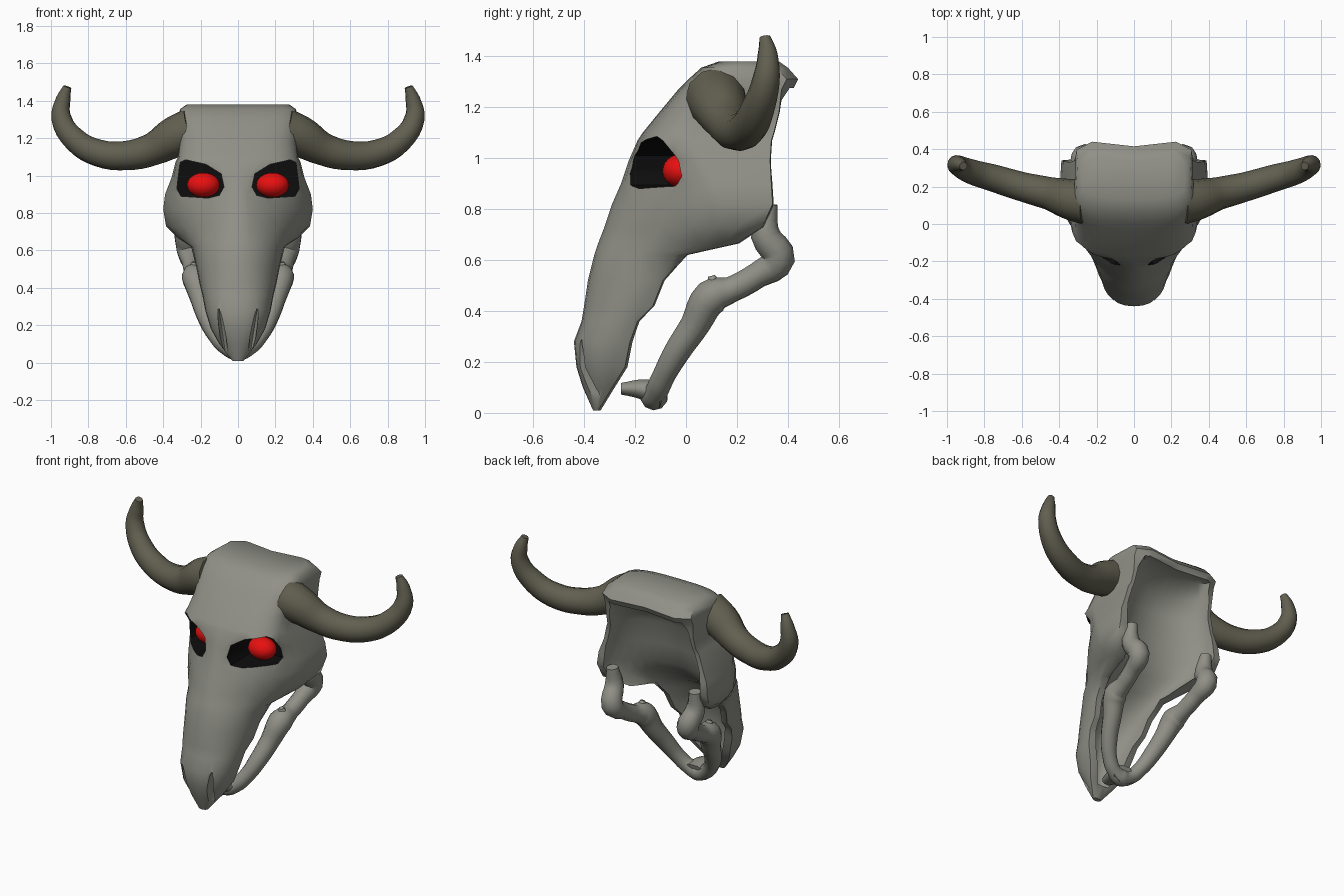
import bpy, bmesh
from math import sin, cos, pi, radians
from mathutils import Matrix

if "Cube" in bpy.data.objects:
    bpy.data.objects.remove(bpy.data.objects["Cube"])


def material(name, rgb):
    m = bpy.data.materials.new(name)
    m.diffuse_color = (*rgb, 1)
    m.use_nodes = True
    m.node_tree.nodes["Principled BSDF"].inputs["Base Color"].default_value = m.diffuse_color
    return m


BONE = material("bone", (0.28, 0.28, 0.245))
HORN = material("horn", (0.12, 0.115, 0.08))
BLACK = material("socket_black", (0.004, 0.004, 0.004))
RED = material("eye_red", (0.8, 0.005, 0.005))


def make_object(name, bm, mats):
    bmesh.ops.recalc_face_normals(bm, faces=bm.faces[:])
    me = bpy.data.meshes.new(name)
    bm.to_mesh(me)
    bm.free()
    ob = bpy.data.objects.new(name, me)
    bpy.context.collection.objects.link(ob)
    for m in mats:
        me.materials.append(m)
    return ob


def activate(ob):
    bpy.ops.object.select_all(action='DESELECT')
    ob.select_set(True)
    bpy.context.view_layer.objects.active = ob


def smooth(ob, angle=40):
    activate(ob)
    bpy.ops.object.shade_smooth_by_angle(angle=radians(angle))


def skin(bm, rings, mat=0):
    """Bridge a list of point rings and cap both ends."""
    vs = [[bm.verts.new(p) for p in r] for r in rings]
    n = len(vs[0])
    faces = [bm.faces.new((a[i], a[(i + 1) % n], b[(i + 1) % n], b[i]))
             for a, b in zip(vs, vs[1:]) for i in range(n)]
    faces += [bm.faces.new(vs[0]), bm.faces.new(vs[-1])]
    for f in faces:
        f.material_index = mat


def section(z, front, depth, w, back, e=1.0, n=7):
    """Horizontal section: rounded front, straight sides, slightly notched back."""
    pts = []
    for k in range(-n, n + 1):
        t = abs(k) / n * pi / 2
        x = w * sin(t) ** e * (1 if k >= 0 else -1)
        pts.append((x, front + depth * (1 - max(cos(t), 0) ** e), z))
    notch, corner = (0.025, 0.045) if z > 1.2 else (0.0, 0.01)
    pts += [(w * 0.97, back - corner, z), (w * 0.7, back, z), (0, back - notch, z),
            (-w * 0.7, back, z), (-w * 0.97, back - corner, z)]
    return pts


def loft(name, table, mats):
    bm = bmesh.new()
    skin(bm, [section(*row) for row in table])
    bmesh.ops.triangulate(bm, faces=bm.faces[:])
    return make_object(name, bm, mats)


def cut(ob, cutter):
    mod = ob.modifiers.new("cut", 'BOOLEAN')
    mod.operation = 'DIFFERENCE'
    mod.solver = 'EXACT'
    mod.object = cutter
    activate(ob)
    bpy.ops.object.modifier_apply(modifier=mod.name)
    bpy.data.objects.remove(cutter, do_unlink=True)


def tube(name, pts, mat, sides=3, scale_x=1.0):
    """Round tube through (x, y, z, radius) points."""
    cu = bpy.data.curves.new(name, 'CURVE')
    cu.dimensions = '3D'
    cu.bevel_depth = 1.0
    cu.bevel_resolution = sides
    cu.resolution_u = 4
    cu.use_fill_caps = True
    sp = cu.splines.new('BEZIER')
    sp.bezier_points.add(len(pts) - 1)
    for bp, (x, y, z, r) in zip(sp.bezier_points, pts):
        bp.co = (x, y, z)
        bp.radius = r
        bp.handle_left_type = bp.handle_right_type = 'AUTO'
    ob = bpy.data.objects.new(name, cu)
    bpy.context.collection.objects.link(ob)
    cu.materials.append(mat)
    activate(ob)
    bpy.ops.object.convert(target='MESH')
    ob = bpy.context.view_layer.objects.active
    ob.scale.x = scale_x
    smooth(ob, 50)
    return ob


# Skull: outer loft (z, front y, front depth, half width, back y, squareness)
skull = loft("skull", [
    (0.01, -0.365, 0.02, 0.03, -0.335),
    (0.10, -0.405, 0.10, 0.10, -0.28),
    (0.18, -0.43, 0.14, 0.145, -0.23, 0.9),
    (0.28, -0.44, 0.18, 0.175, -0.21, 0.9),
    (0.36, -0.41, 0.20, 0.19, -0.18, 0.9),
    (0.42, -0.40, 0.22, 0.205, -0.12, 0.95),
    (0.52, -0.385, 0.27, 0.225, -0.08),
    (0.62, -0.36, 0.32, 0.25, 0.01),
    (0.665, -0.345, 0.50, 0.32, 0.21, 1.1),
    (0.73, -0.32, 0.52, 0.385, 0.31, 1.2),
    (0.82, -0.29, 0.45, 0.40, 0.35, 1.3),
    (0.90, -0.255, 0.37, 0.39, 0.345, 1.4),
    (0.99, -0.225, 0.29, 0.355, 0.34, 1.2),
    (1.07, -0.19, 0.21, 0.335, 0.345, 0.75),
    (1.10, -0.17, 0.20, 0.32, 0.355, 0.7),
    (1.18, -0.105, 0.20, 0.315, 0.375, 0.7),
    (1.27, -0.03, 0.16, 0.32, 0.42, 0.65),
    (1.31, 0.01, 0.14, 0.32, 0.44, 0.65),
    (1.355, 0.06, 0.12, 0.31, 0.40, 0.65),
    (1.38, 0.13, 0.10, 0.275, 0.365, 0.7)], [BONE, BLACK])

# Hollow at the back and underside
cut(skull, loft("cavity_cutter", [
    (0.08, -0.335, 0.08, 0.045, 0.6),
    (0.20, -0.36, 0.13, 0.10, 0.6),
    (0.40, -0.32, 0.18, 0.16, 0.6),
    (0.55, -0.23, 0.20, 0.19, 0.6),
    (0.65, -0.08, 0.22, 0.23, 0.6),
    (0.73, 0.02, 0.26, 0.31, 0.6),
    (0.82, 0.085, 0.25, 0.34, 0.6),
    (0.95, 0.12, 0.22, 0.33, 0.6),
    (1.10, 0.14, 0.22, 0.29, 0.6),
    (1.20, 0.20, 0.18, 0.28, 0.6),
    (1.275, 0.31, 0.12, 0.26, 0.6)], [BONE]))

# Eye sockets (black walls)
outline = [(0.10, 0.895), (0.075, 0.94), (0.09, 1.01), (0.17, 1.06), (0.28, 1.085),
           (0.31, 1.07), (0.327, 0.93), (0.305, 0.89), (0.16, 0.88)]
bm = bmesh.new()
for s in (1, -1):
    skin(bm, [[(s * x, y, z) for x, z in outline] for y in (-0.5, 0.055)], 1)
cut(skull, make_object("socket_cutter", bm, [BONE, BLACK]))

# Nostril grooves in the snout, splitting the tip into prongs
bm = bmesh.new()
for s in (1, -1):
    m = (Matrix.Translation((s * 0.08, -0.39, 0.14)) @ Matrix.Rotation(s * 0.15, 4, 'Y')
         @ Matrix.Diagonal((0.016, 0.06, 0.16, 1)))
    bmesh.ops.create_uvsphere(bm, u_segments=10, v_segments=8, radius=1, matrix=m)
cut(skull, make_object("groove_cutter", bm, [BONE]))
smooth(skull, 45)

# Eyes and horns
horn_path = [(0.25, 0.12, 1.235, 0.125), (0.33, 0.13, 1.21, 0.112), (0.46, 0.165, 1.14, 0.087),
             (0.60, 0.20, 1.107, 0.078), (0.75, 0.245, 1.122, 0.073), (0.87, 0.28, 1.19, 0.066),
             (0.945, 0.315, 1.31, 0.054), (0.934, 0.32, 1.41, 0.039), (0.912, 0.31, 1.475, 0.022)]
for side, s in (("right", 1), ("left", -1)):
    tube("horn_" + side, [(s * x, y, z, r) for x, y, z, r in horn_path], HORN, 4)
    bm = bmesh.new()
    m = Matrix.Translation((s * 0.185, -0.02, 0.95)) @ Matrix.Diagonal((0.088, 0.073, 0.066, 1))
    bmesh.ops.create_uvsphere(bm, u_segments=20, v_segments=12, radius=1, matrix=m)
    smooth(make_object("eye_" + side, bm, [RED]), 60)

# Lower jaw: one tube from condyle to condyle, plus the front plate
half = [(0.29, 0.325, 0.82, 0.035), (0.285, 0.312, 0.70, 0.058), (0.265, 0.362, 0.605, 0.066),
        (0.25, 0.28, 0.54, 0.052), (0.238, 0.18, 0.485, 0.052), (0.23, 0.10, 0.455, 0.072),
        (0.20, 0.035, 0.345, 0.058), (0.165, -0.035, 0.24, 0.052), (0.12, -0.085, 0.15, 0.045),
        (0.06, -0.115, 0.085, 0.045)]
tube("lower_jaw", half + [(0, -0.125, 0.065, 0.055)] +
     [(-x, y, z, r) for x, y, z, r in reversed(half)], BONE)
tube("jaw_front_plate", [(0, -0.09, 0.07, 0.055), (0, -0.17, 0.092, 0.042),
                         (0, -0.255, 0.095, 0.024)], BONE, 3, 1.6)

# Raised process on each jaw branch behind the tooth row
for side, s in (("right", 1), ("left", -1)):
    tube("jaw_process_" + side, [(s * 0.235, 0.12, 0.45, 0.045), (s * 0.235, 0.11, 0.50, 0.036),
                                 (s * 0.235, 0.10, 0.538, 0.014)], BONE)
